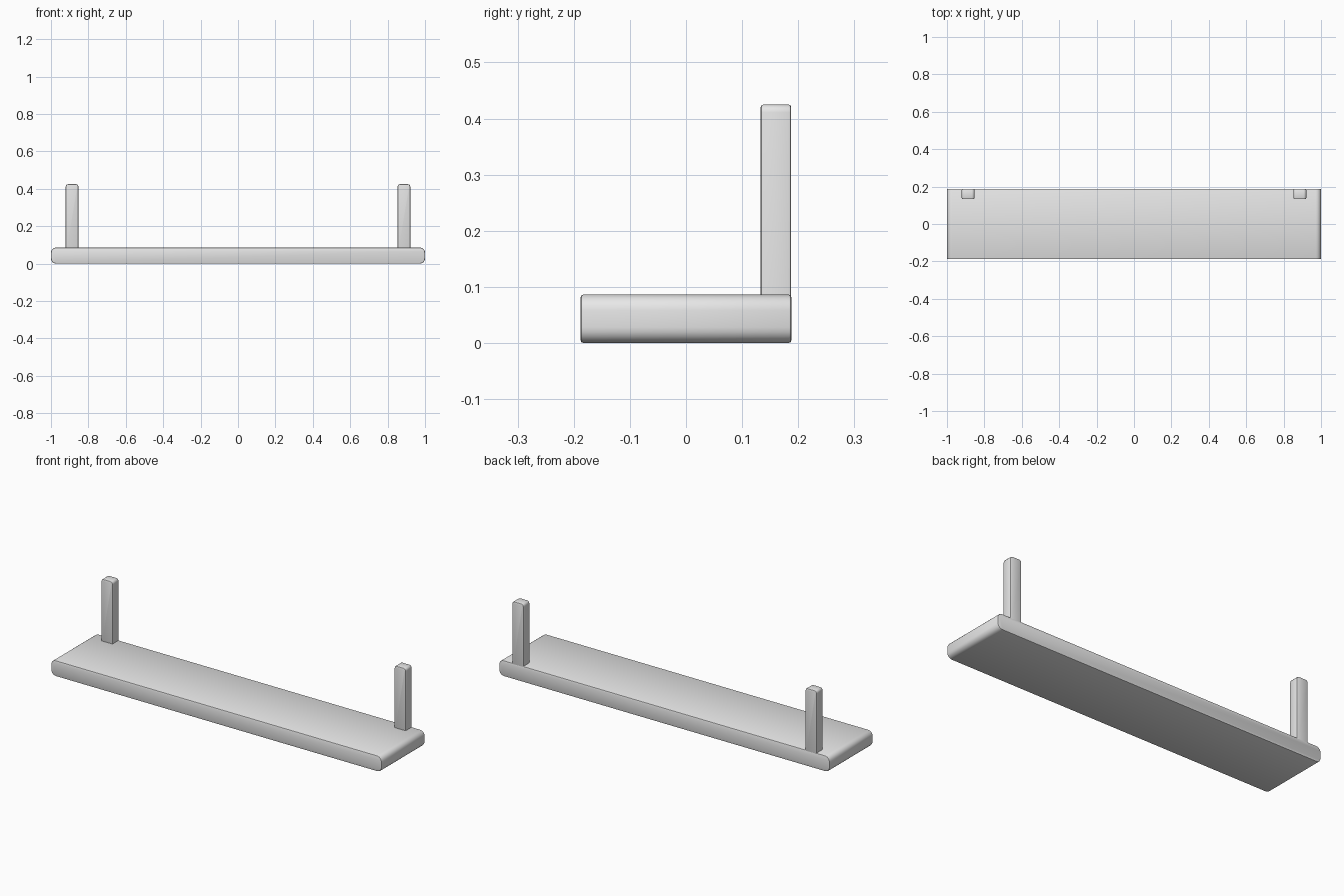
import bpy
import bmesh
from mathutils import Vector

default = bpy.data.objects.get("Cube")
if default:
    bpy.data.objects.remove(default, do_unlink=True)

grey = bpy.data.materials.new("plain grey")
grey.use_nodes = True
colour = (0.8, 0.8, 0.8, 1)
grey.diffuse_color = colour
grey.node_tree.nodes["Principled BSDF"].inputs["Base Color"].default_value = colour


def rounded_block(name, low, high, radius, edge_test):
    """Box with large rounds on chosen depth-wise edges and a fine bevel elsewhere."""
    low, high = Vector(low), Vector(high)
    bm = bmesh.new()
    bmesh.ops.create_cube(bm, size=1)
    for v in bm.verts:
        v.co = (low + high) / 2 + v.co * (high - low)

    # Large rounds along the depth
    def along_depth(e):
        return abs(e.verts[0].co.y - e.verts[1].co.y) > 0.01
    picked = [e for e in bm.edges if along_depth(e) and edge_test(e)]
    bmesh.ops.bevel(bm, geom=picked, offset=radius, segments=5,
                    profile=0.5, affect='EDGES', clamp_overlap=True)

    # Fine softening around the front and back outlines
    rims = [e for e in bm.edges if not along_depth(e)]
    bmesh.ops.bevel(bm, geom=rims, offset=0.005, segments=2,
                    profile=0.5, affect='EDGES', clamp_overlap=True)

    mesh = bpy.data.meshes.new(name)
    bm.to_mesh(mesh)
    bm.free()
    mesh.materials.append(grey)
    obj = bpy.data.objects.new(name, mesh)
    bpy.context.collection.objects.link(obj)
    bpy.ops.object.select_all(action='DESELECT')
    obj.select_set(True)
    bpy.context.view_layer.objects.active = obj
    bpy.ops.object.shade_smooth_by_angle()
    return obj


# Long board with rounded ends
rounded_block("board", (-1, -0.188, 0), (1, 0.188, 0.086), 0.028, lambda e: True)

# Upright posts near the back corners, rounded at the top
for side, x in (("right", -0.887), ("left", 0.887)):
    rounded_block(side + "_post", (x - 0.034, 0.133, 0.07), (x + 0.034, 0.1875, 0.425),
                  0.014, lambda e: e.verts[0].co.z > 0.2)
